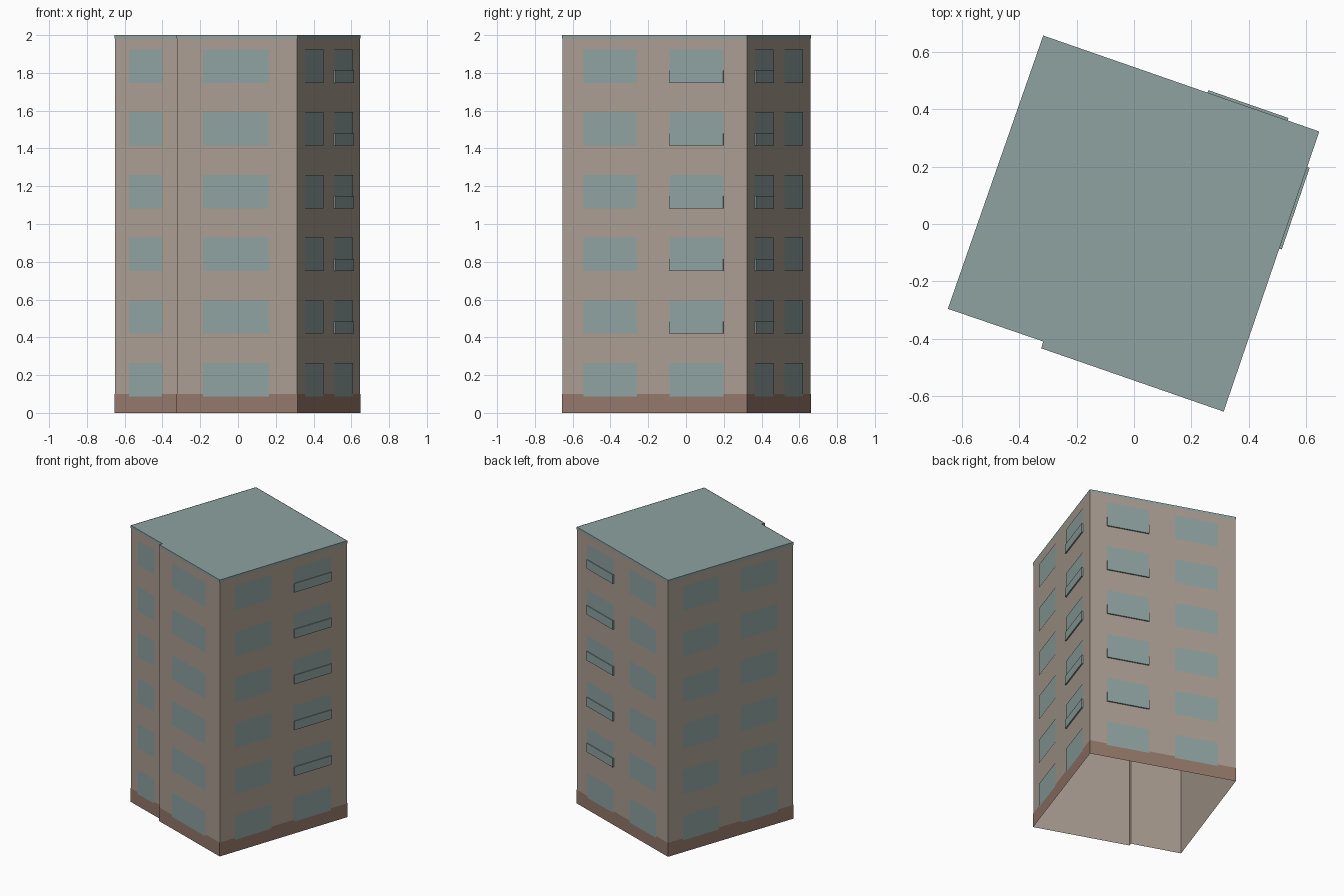
import bpy
import bmesh
from mathutils import Vector

if "Cube" in bpy.data.objects:
    bpy.data.objects.remove(bpy.data.objects["Cube"], do_unlink=True)

HEIGHT = 2.0
FLOORS = 6
PITCH = 0.332

# Footprint corners, counter-clockwise, with a small step in the front wall
west, step_in, step_out, south, east, north = [Vector(p) for p in (
    (-0.65, -0.296), (-0.317, -0.41), (-0.324, -0.434),
    (0.313, -0.655), (0.647, 0.323), (-0.317, 0.658))]
footprint = [west, step_in, step_out, south, east, north]
walls = list(zip(footprint, footprint[1:] + footprint[:1]))


def material(name, rgb):
    linear = [(c / 255 / 12.92 if c < 11 else ((c / 255 + 0.055) / 1.055) ** 2.4) for c in rgb]
    mat = bpy.data.materials.new(name)
    mat.use_nodes = True
    mat.diffuse_color = (*linear, 1)
    bsdf = mat.node_tree.nodes["Principled BSDF"]
    bsdf.inputs["Base Color"].default_value = (*linear, 1)
    bsdf.inputs["Roughness"].default_value = 0.9
    return mat


plaster = material("beige plaster", (170, 158, 146))
glass = material("grey teal", (142, 162, 160))
brick = material("brown base", (148, 120, 106))


def finish(name, bm, mat):
    mesh = bpy.data.meshes.new(name)
    bm.to_mesh(mesh)
    bm.free()
    mesh.materials.append(mat)
    obj = bpy.data.objects.new(name, mesh)
    bpy.context.collection.objects.link(obj)
    return obj


def panel(bm, a, b, u0, u1, z0, z1, proud, solid=False):
    """Upright rectangle on wall a-b between fractions u0 and u1."""
    along = b - a
    out = Vector((along.y, -along.x)).normalized() * proud
    p, q = a + along * u0, a + along * u1

    def quad(points):
        bm.faces.new([bm.verts.new(v) for v in points])

    outer = [(*(p + out), z0), (*(q + out), z0), (*(q + out), z1), (*(p + out), z1)]
    quad(outer)
    if solid:
        inner = [(*p, z0), (*q, z0), (*q, z1), (*p, z1)]
        for i in range(4):
            j = (i + 1) % 4
            quad((outer[j], outer[i], inner[i], inner[j]))


# Wall shell, open underneath
bm = bmesh.new()
for a, b in walls:
    panel(bm, a, b, 0, 1, 0, HEIGHT, 0)
bmesh.ops.remove_doubles(bm, verts=bm.verts, dist=0.0001)
finish("walls", bm, plaster)

# Flat roof
bm = bmesh.new()
bm.faces.new([bm.verts.new((*p, HEIGHT)) for p in footprint])
finish("roof", bm, glass)

# Bands around the foot and the top of the walls
for name, z0, z1, mat in (("base_band", 0, 0.1, brick), ("roof_trim", 1.982, HEIGHT, glass)):
    bm = bmesh.new()
    for a, b in walls:
        extra = 0.002 / (b - a).length
        panel(bm, a, b, -extra, 1 + extra, z0, z1, 0.002)
    finish(name, bm, mat)

# Windows on every floor, as spans along each wall
pair = [(0.115, 0.405), (0.582, 0.873)]
window_spans = [
    (west, step_in, [(0.225, 0.75)]),
    (step_out, south, [(0.218, 0.77)]),
    (south, east, pair),
    (east, north, pair),
    (north, west, pair),
]
bm = bmesh.new()
for a, b, spans in window_spans:
    for floor in range(FLOORS):
        z = 0.087 + floor * PITCH
        for u0, u1 in spans:
            panel(bm, a, b, u0, u1, z, z + 0.177, 0.004)
finish("windows", bm, glass)

# Shallow balcony fronts beside the east corner, above the ground floor
bm = bmesh.new()
for a, b, (u0, u1) in ((south, east, pair[1]), (east, north, pair[0])):
    for floor in range(1, FLOORS):
        z = 0.087 + floor * PITCH
        panel(bm, a, b, u0, u1, z, z + 0.065, 0.009, solid=True)
finish("balcony_fronts", bm, glass)
